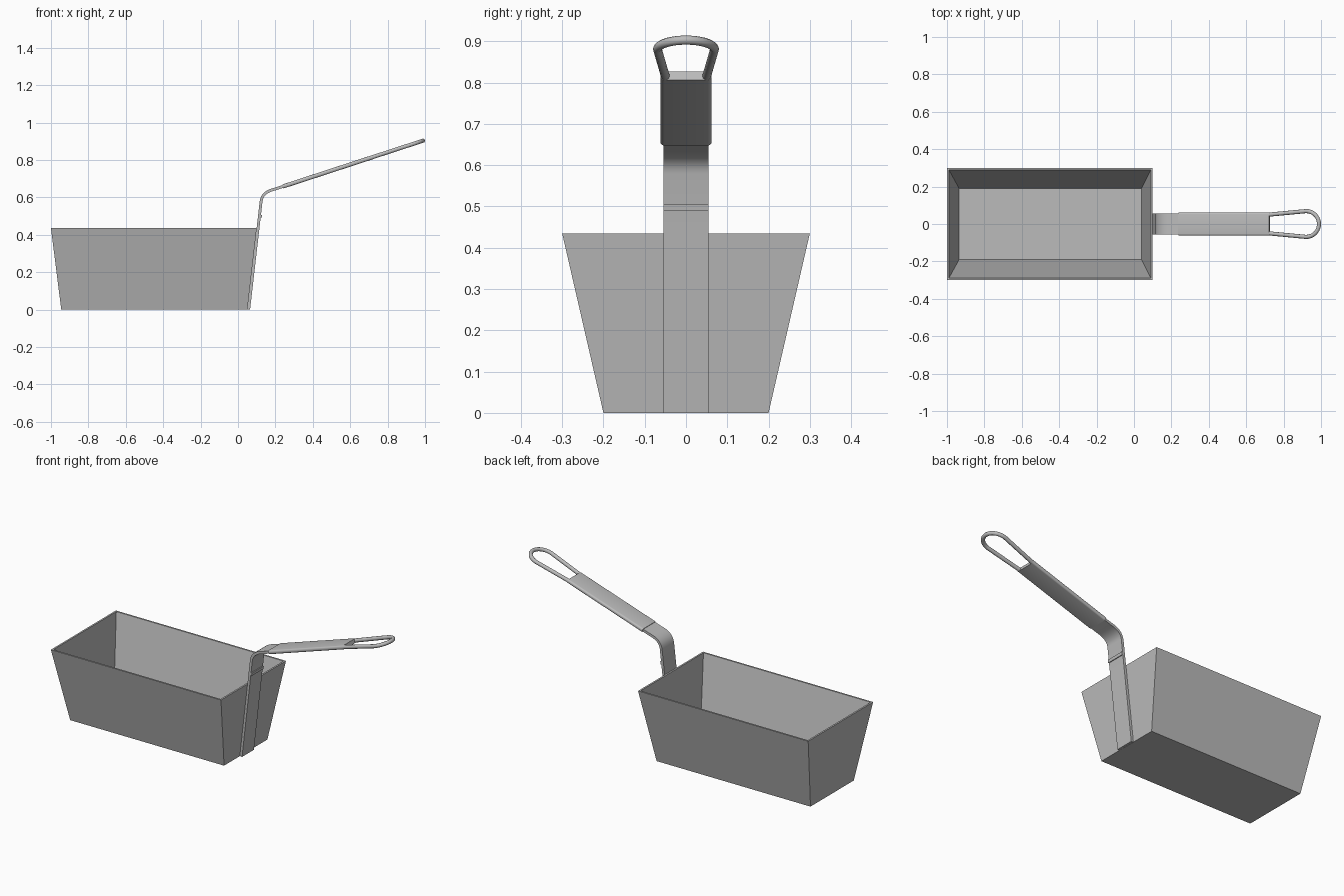
import bpy, bmesh, math
from mathutils import Vector, Matrix

cube = bpy.data.objects.get("Cube")
if cube:
    bpy.data.objects.remove(cube, do_unlink=True)

steel = bpy.data.materials.new("brushed steel")
steel.use_nodes = True
GREY = (0.5, 0.5, 0.5, 1)
steel.diffuse_color = GREY
steel.node_tree.nodes["Principled BSDF"].inputs["Base Color"].default_value = GREY


def add_object(name, bm, smooth=True):
    bmesh.ops.recalc_face_normals(bm, faces=bm.faces)
    mesh = bpy.data.meshes.new(name)
    bm.to_mesh(mesh)
    bm.free()
    mesh.materials.append(steel)
    obj = bpy.data.objects.new(name, mesh)
    bpy.context.collection.objects.link(obj)
    if smooth:
        bpy.ops.object.select_all(action="DESELECT")
        obj.select_set(True)
        bpy.context.view_layer.objects.active = obj
        bpy.ops.object.shade_smooth_by_angle(angle=math.radians(35))
    return obj


def ribbon(name, path, thick, half_width):
    """Flat bar following an x-z centre line, extruded across y."""
    pts = [Vector(p) for p in path]
    sides = ([], [])
    for i, p in enumerate(pts):
        d = (pts[min(i + 1, len(pts) - 1)] - pts[max(i - 1, 0)]).normalized()
        n = Vector((-d.y, d.x)) * thick / 2
        sides[0].append(p + n)
        sides[1].append(p - n)
    bm = bmesh.new()
    rows = [[[bm.verts.new((q.x, y, q.y)) for q in side] for side in sides]
            for y in (-half_width, half_width)]
    (a, b), (c, d) = rows
    for i in range(len(pts) - 1):
        for u, v in ((a, b), (b, d), (d, c), (c, a)):
            bm.faces.new((u[i], u[i + 1], v[i + 1], v[i]))
    for i in (0, -1):
        bm.faces.new((a[i], b[i], d[i], c[i]))
    return add_object(name, bm)


# Tapered open basket: outer shell, rim and inner shell from four rings
RIM, WALL = 0.435, 0.01
bm = bmesh.new()


def ring(x0, x1, y, z):
    return [bm.verts.new(p) for p in
            ((x0, -y, z), (x1, -y, z), (x1, y, z), (x0, y, z))]


rings = [ring(-0.945, 0.05, 0.2, 0), ring(-1, 0.1, 0.3, RIM),
         ring(-1 + WALL, 0.1 - WALL, 0.3 - WALL, RIM),
         ring(-0.945 + WALL, 0.05 - WALL, 0.2 - WALL, WALL)]
for lo, hi in zip(rings, rings[1:]):
    for i in range(4):
        j = (i + 1) % 4
        bm.faces.new((lo[i], lo[j], hi[j], hi[i]))
bm.faces.new(rings[0])
bm.faces.new(rings[-1])
add_object("basket", bm, smooth=False)

# Bent strap running up the end wall and over into the handle
SLOPE = 0.327
SIDE = 0.115


def wall_x(z):
    return 0.057 + SIDE * z


def handle_z(x):
    return 0.658 + SLOPE * (x - 0.24)


start, corner, end = (Vector((wall_x(0.58), 0.58)), Vector((wall_x(0.638), 0.63)),
                      Vector((0.2, handle_z(0.2))))
bend = [start * (1 - t) ** 2 + corner * 2 * t * (1 - t) + end * t * t
        for t in (k / 8 for k in range(9))]
ribbon("strap", [(wall_x(0), 0), (wall_x(0.45), 0.45)] + bend
       + [(0.3, handle_z(0.3))], 0.015, 0.055)

# Small raised lip across the strap
ribbon("strap_lip", [(wall_x(z) + 0.003, z) for z in (0.49, 0.507)], 0.02, 0.055)

# Flat grip with rounded long edges
tilt = math.atan(SLOPE)
bm = bmesh.new()
bmesh.ops.create_cube(bm, size=1)
bmesh.ops.scale(bm, vec=(0.485 / math.cos(tilt), 0.124, 0.022), verts=bm.verts)
long_edges = [e for e in bm.edges
              if abs(e.verts[0].co.x - e.verts[1].co.x) > 0.1]
bmesh.ops.bevel(bm, geom=long_edges, offset=0.0095, segments=4,
                profile=0.5, affect="EDGES")
mid = 0.4825
bmesh.ops.transform(bm, verts=bm.verts, matrix=Matrix.Translation(
    (mid, 0, handle_z(mid))) @ Matrix.Rotation(-tilt, 4, "Y"))
add_object("grip", bm)

# Hanging loop: round wire leaving the grip and closing in an arc
arc = [(0.92 + 0.069 * math.cos(a), 0.069 * math.sin(a))
       for a in (math.radians(-90 + 10 * k) for k in range(19))]
path = [(0.7, -0.048)] + arc + [(0.7, 0.048)]
curve = bpy.data.curves.new("hanging_loop", "CURVE")
curve.dimensions = "3D"
curve.bevel_depth = 0.011
curve.bevel_resolution = 3
curve.use_fill_caps = True
spline = curve.splines.new("POLY")
spline.points.add(len(path) - 1)
for point, (x, y) in zip(spline.points, path):
    point.co = (x, y, handle_z(x), 1)
spline.use_smooth = True
curve.materials.append(steel)
loop = bpy.data.objects.new("hanging_loop", curve)
bpy.context.collection.objects.link(loop)
